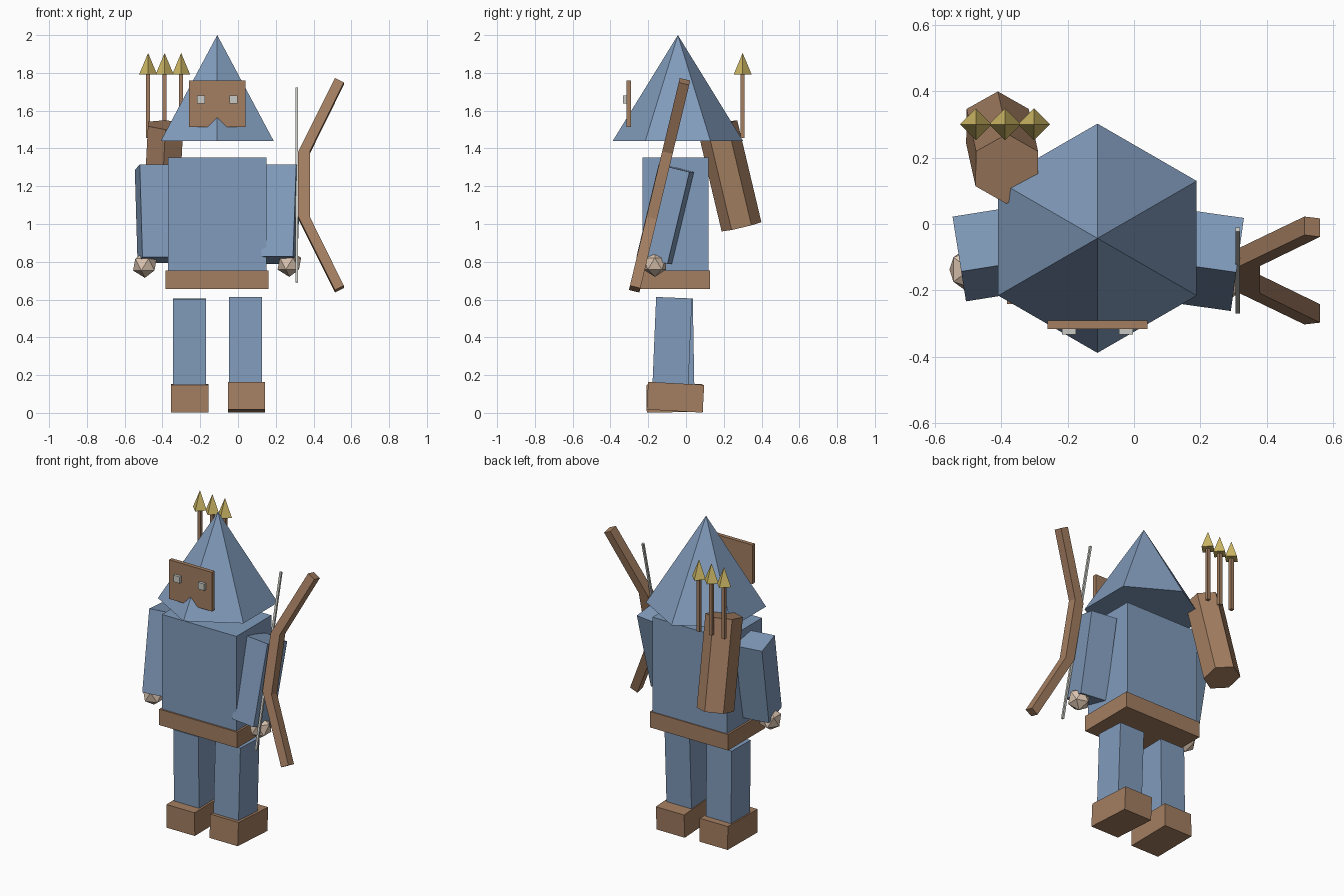
import bpy
import bmesh
from math import radians
from mathutils import Vector

cube = bpy.data.objects.get("Cube")
if cube:
    bpy.data.objects.remove(cube, do_unlink=True)


def material(name, r, g, b):
    mat = bpy.data.materials.new(name)
    mat.use_nodes = True
    mat.diffuse_color = (r, g, b, 1)
    mat.node_tree.nodes["Principled BSDF"].inputs["Base Color"].default_value = (r, g, b, 1)
    return mat


BLUE = material("cloth blue", 0.22, 0.33, 0.50)
BROWN = material("leather brown", 0.37, 0.21, 0.12)
GOLD = material("arrow gold", 0.62, 0.48, 0.13)
SKIN = material("skin", 0.72, 0.56, 0.44)
GREY = material("pale grey", 0.58, 0.58, 0.55)


def finish(name, bm, mat, loc, rot=(0, 0, 0)):
    """Turn a bmesh into a flat-shaded object; rot is in degrees."""
    bmesh.ops.recalc_face_normals(bm, faces=bm.faces)
    mesh = bpy.data.meshes.new(name)
    bm.to_mesh(mesh)
    bm.free()
    mesh.materials.append(mat)
    obj = bpy.data.objects.new(name, mesh)
    obj.location = loc
    obj.rotation_euler = [radians(a) for a in rot]
    bpy.context.collection.objects.link(obj)
    return obj


def box(name, mat, loc, size, rot=(0, 0, 0)):
    bm = bmesh.new()
    bmesh.ops.create_cube(bm, size=1)
    bmesh.ops.scale(bm, vec=size, verts=bm.verts)
    return finish(name, bm, mat, loc, rot)


def cone(name, mat, loc, sides, r1, r2, depth, rot=(0, 0, 0)):
    bm = bmesh.new()
    bmesh.ops.create_cone(bm, cap_ends=True, segments=sides,
                          radius1=r1, radius2=r2, depth=depth)
    return finish(name, bm, mat, loc, rot)


def plate(name, mat, loc, outline, thickness, rot=(0, 0, 0)):
    """Extrude an x-z outline along y, centred on its thickness."""
    bm = bmesh.new()
    face = bm.faces.new([bm.verts.new((x, -thickness / 2, z)) for x, z in outline])
    ext = bmesh.ops.extrude_face_region(bm, geom=[face])
    verts = [v for v in ext["geom"] if isinstance(v, bmesh.types.BMVert)]
    bmesh.ops.translate(bm, vec=Vector((0, thickness, 0)), verts=verts)
    return finish(name, bm, mat, loc, rot)


def ball(name, mat, loc, radius):
    bm = bmesh.new()
    bmesh.ops.create_icosphere(bm, subdivisions=1, radius=radius)
    return finish(name, bm, mat, loc)


MID = -0.11  # body centre line

# Hood and mask
cone("hood", BLUE, (MID, -0.043, 1.72), 6, 0.345, 0, 0.56)
mask_outline = [(-0.15, 0.125), (-0.15, -0.122), (-0.05, -0.122), (0, -0.07),
                (0.05, -0.122), (0.15, -0.122), (0.15, 0.125)]
plate("mask", BROWN, (MID, -0.303, 1.635), mask_outline, 0.025)
for side, sign in (("left", 1), ("right", -1)):
    box(side + "_eye", GREY, (MID + sign * 0.086, -0.324, 1.66), (0.042, 0.018, 0.042))

# Body
box("torso", BLUE, (MID, -0.055, 1.03), (0.52, 0.35, 0.645))
box("belt", BROWN, (MID, -0.057, 0.705), (0.545, 0.367, 0.1))

# Arms and hands
ARM = (0.17, 0.17, 0.5)
box("left_arm", BLUE, (0.227, -0.11, 1.052), ARM, (-13.6, 0, -8))
box("right_arm", BLUE, (-0.442, -0.092, 1.055), ARM, (-10.5, 0, 9))
ball("left_hand", SKIN, (0.272, -0.165, 0.79), 0.07)
ball("right_hand", SKIN, (-0.493, -0.137, 0.785), 0.07)

# Legs and boots
LEG = (0.175, 0.19, 0.47)
BOOT = (0.197, 0.297, 0.147)
box("left_leg", BLUE, (0.04, -0.073, 0.375), LEG, (-2.4, 0, 0))
box("right_leg", BLUE, (-0.257, -0.055, 0.37), LEG, (1, 0, 0))
box("left_boot", BROWN, (0.045, -0.056, 0.083), BOOT, (-3.2, 0, 0))
box("right_boot", BROWN, (-0.255, -0.06, 0.077), BOOT, (0.6, 0, 0))

# Bow and string
upper = [(0.317, 0.173), (0.513, 0.577), (0.56, 0.553), (0.38, 0.178)]
lower = [(x, -z) for x, z in reversed(upper)]
plate("bow", BROWN, (0, -0.14, 1.205), upper + lower, 0.057, (-13.5, 0, 0))
box("bow_string", GREY, (0.312, -0.14, 1.207), (0.013, 0.013, 1.06), (-13.5, 0, 0))

# Quiver and arrows
cone("quiver", BROWN, (-0.397, 0.23, 1.255), 6, 0.108, 0.108, 0.555, (13.3, 3, 0))
for i in range(3):
    x = -0.476 + i * 0.0875
    box(f"arrow_shaft_{i + 1}", BROWN, (x, 0.3, 1.625), (0.022, 0.022, 0.34))
    cone(f"arrow_head_{i + 1}", GOLD, (x, 0.3, 1.848), 4, 0.048, 0, 0.115)
